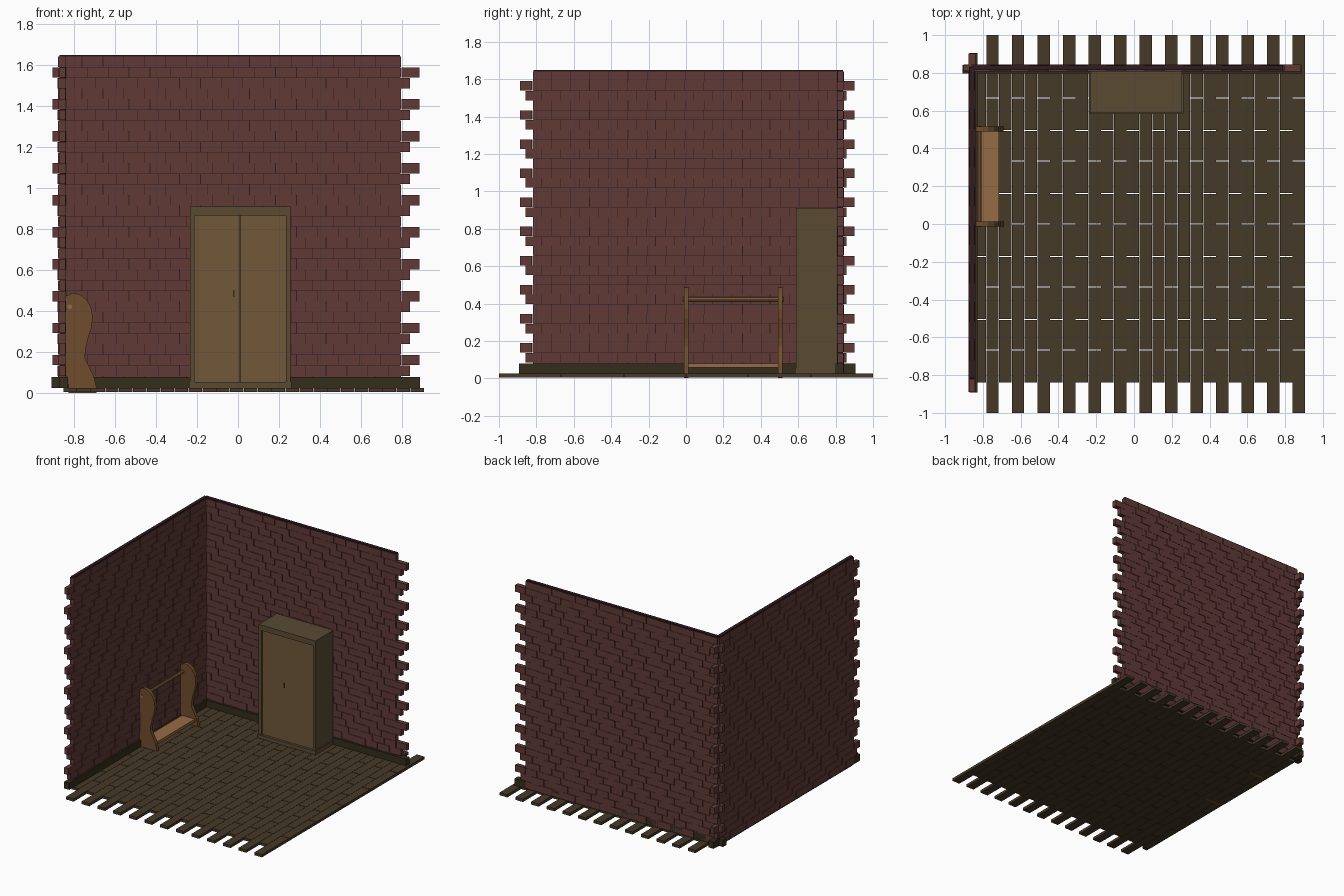
import bpy, bmesh
from mathutils import Matrix, Vector

if "Cube" in bpy.data.objects:
    bpy.data.objects.remove(bpy.data.objects["Cube"])


def mat(name, rgb):
    m = bpy.data.materials.new(name)
    m.diffuse_color = (*rgb, 1)
    m.use_nodes = True
    m.node_tree.nodes["Principled BSDF"].inputs["Base Color"].default_value = m.diffuse_color
    return m


BRICK = mat("brick_red", (0.115, 0.042, 0.037))
MORTAR = mat("mortar_dark", (0.03, 0.011, 0.015))
FLOOR = mat("floor_wood", (0.062, 0.041, 0.021))
TRIM = mat("trim_wood", (0.035, 0.026, 0.012))
CASE = mat("cupboard_wood", (0.10, 0.07, 0.034))
DOOR = mat("door_wood", (0.16, 0.098, 0.042))
SIDE = mat("rack_side_wood", (0.16, 0.075, 0.025))
SHELF = mat("rack_shelf_wood", (0.30, 0.145, 0.062))


def add_box(bm, lo, hi):
    size = [b - a for a, b in zip(lo, hi)]
    mid = [(a + b) / 2 for a, b in zip(lo, hi)]
    bmesh.ops.create_cube(bm, size=1, matrix=Matrix.Translation(mid) @ Matrix.Diagonal((*size, 1)))


def finish(bm, name, m):
    bmesh.ops.recalc_face_normals(bm, faces=bm.faces)
    me = bpy.data.meshes.new(name)
    bm.to_mesh(me)
    bm.free()
    me.materials.append(m)
    ob = bpy.data.objects.new(name, me)
    bpy.context.collection.objects.link(ob)
    return ob


def boxes(name, m, *pairs):
    bm = bmesh.new()
    for lo, hi in pairs:
        add_box(bm, lo, hi)
    return finish(bm, name, m)


# Floor: staggered planks, every second column reaching past the walls
W, L = 0.0676, 1 / 3
bm = bmesh.new()
for c in range(26):
    x1 = 0.907 - c * W
    n, y0 = (6, -1.0) if c % 2 == 0 else (5, -L * 2.5 - 0.005)
    for i in range(n):
        a, b = y0 + i * L, y0 + (i + 1) * L
        add_box(bm, (x1 - W + 0.001, a + (0.002 if i else 0), 0.006),
                (x1 - 0.001, b - (0.002 if i < n - 1 else 0), 0.027))
finish(bm, "floor_planks", FLOOR)

# Brick walls: toothed ends repeat every three courses
H, Z0, ROWS, GAP = 0.0519, 0.033, 31, 0.003


def wall(name, ends, depth, along_x):
    def put(bm, u0, u1, d0, d1, z0, z1):
        if along_x:
            add_box(bm, (u0, d0, z0), (u1, d1, z1))
        else:
            add_box(bm, (d0, u0, z0), (d1, u1, z1))
    d0, d1 = depth
    bm = bmesh.new()
    for r in range(ROWS):
        u0, u1 = ends[r % 3]
        z = Z0 + r * H
        step = 0.102
        cuts = [u0]
        u = u0 + (0.102, 0.085, 0.068)[r % 3]
        while u < u1 - 0.05:
            cuts.append(u)
            u += step
        cuts.append(u1)
        for i in range(len(cuts) - 1):
            bump = 0.003 * ((i + r) % 2)
            put(bm, cuts[i] + GAP / 2, cuts[i + 1] - GAP / 2,
                d0 + bump, d1 - bump, z + 0.0007, z + H - 0.0007)
    finish(bm, name + "_bricks", BRICK)
    bm = bmesh.new()
    put(bm, ends[0][0] + 0.005, ends[0][1] - 0.005, d0 + 0.006, d1 - 0.006, 0.027, 1.65)
    finish(bm, name + "_mortar", MORTAR)


wall("back_wall", [(-0.862, 0.795), (-0.88, 0.84), (-0.905, 0.885)], (0.808, 0.845), True)
wall("left_wall", [(-0.82, 0.835), (-0.86, 0.86), (-0.89, 0.903)], (-0.876, -0.838), False)

# Skirting boards along both walls
boxes("back_skirting", TRIM, ((-0.908, 0.798, 0.027), (0.888, 0.842, 0.08)))
boxes("left_skirting", TRIM, ((-0.872, -0.893, 0.027), (-0.829, 0.905, 0.08)))

# Cupboard: body behind, rim around a recessed double door, plinth
X0, X1, YF, YB, ZT = -0.233, 0.255, 0.588, 0.808, 0.91
boxes("cupboard_case", CASE,
      ((X0, YF, 0.05), (X0 + 0.022, YB, ZT - 0.042)),
      ((X1 - 0.022, YF, 0.05), (X1, YB, ZT - 0.042)),
      ((X0, YF, ZT - 0.042), (X1, YB, ZT)),
      ((X0 + 0.022, YB - 0.02, 0.05), (X1 - 0.022, YB, ZT - 0.042)))
boxes("cupboard_plinth", CASE, ((X0 - 0.006, YF - 0.006, 0.027), (X1 + 0.006, YB, 0.055)))
boxes("cupboard_doors", DOOR, ((X0 + 0.022, YF + 0.013, 0.055), (0.0105, YF + 0.03, ZT - 0.042)),
      ((0.0115, YF + 0.013, 0.055), (X1 - 0.022, YF + 0.03, ZT - 0.042)))
boxes("cupboard_handle", TRIM, ((-0.025, YF + 0.006, 0.47), (-0.018, YF + 0.015, 0.505)))

# Rack: two curved end boards, shelf and round rail
PROFILE = [(-0.825, 0.003), (-0.69, 0.003), (-0.69, 0.03), (-0.703, 0.085), (-0.728, 0.135),
           (-0.745, 0.17), (-0.744, 0.21), (-0.73, 0.27), (-0.714, 0.32), (-0.708, 0.37),
           (-0.716, 0.42), (-0.74, 0.46), (-0.772, 0.484), (-0.805, 0.489), (-0.837, 0.475),
           (-0.855, 0.44), (-0.855, 0.09), (-0.84, 0.088), (-0.829, 0.075)]
for y, name in ((-0.012, "rack_front_end"), (0.491, "rack_rear_end")):
    bm = bmesh.new()
    f = bm.faces.new([bm.verts.new((x, y, z)) for x, z in PROFILE])
    ext = bmesh.ops.extrude_face_region(bm, geom=[f])
    vs = [v for v in ext["geom"] if isinstance(v, bmesh.types.BMVert)]
    bmesh.ops.translate(bm, verts=vs, vec=Vector((0, 0.026, 0)))
    finish(bm, name, SIDE)
boxes("rack_shelf", SHELF, ((-0.826, 0.012, 0.058), (-0.715, 0.493, 0.08)))
bm = bmesh.new()
bmesh.ops.create_cone(bm, cap_ends=True, segments=10, radius1=0.012, radius2=0.012, depth=0.535,
                      matrix=Matrix.Translation((-0.82, 0.2525, 0.422)) @ Matrix.Rotation(1.5708, 4, 'X'))
finish(bm, "rack_rail", SHELF)
